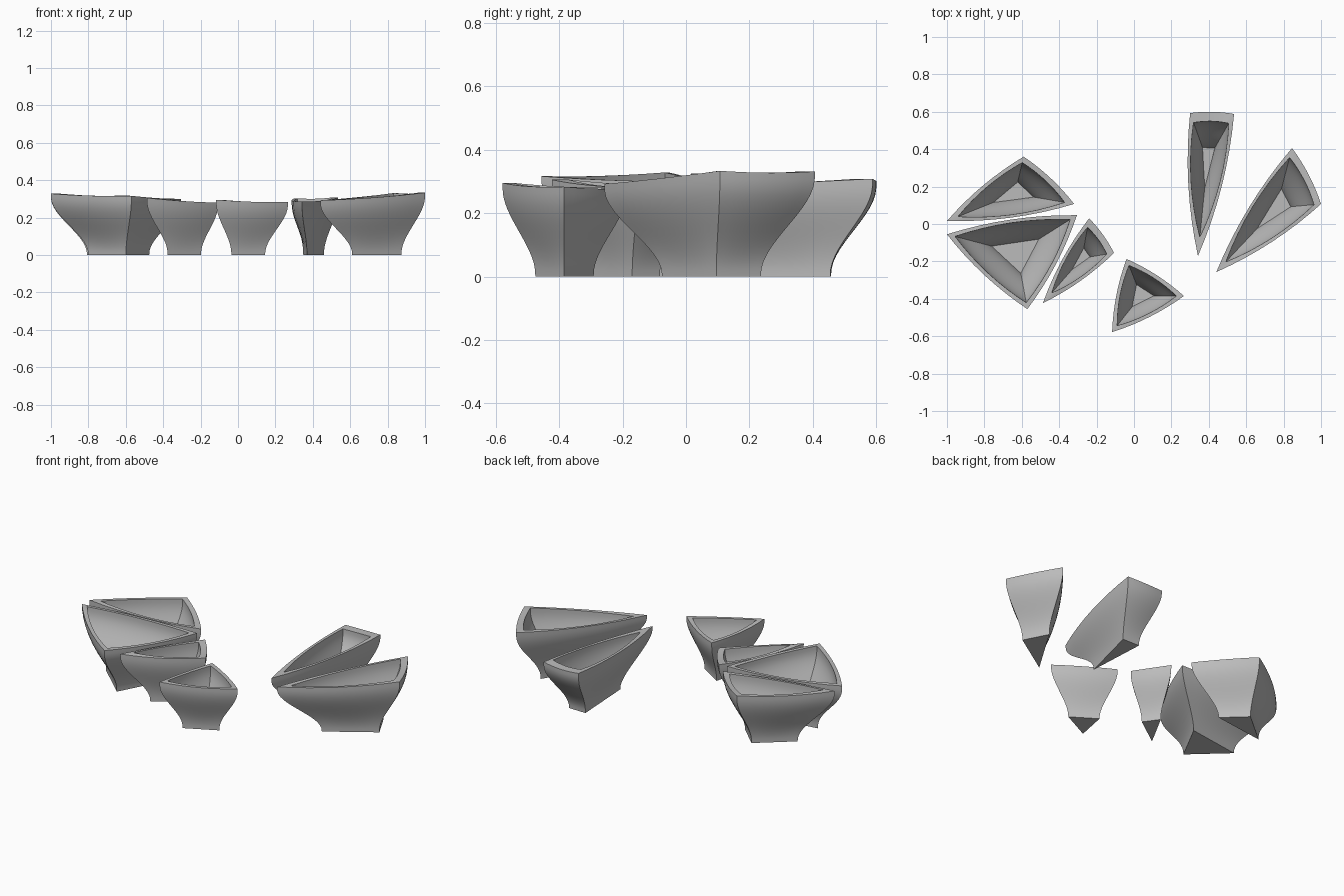
import bpy, bmesh, math
from mathutils import Vector

if "Cube" in bpy.data.objects:
    bpy.data.objects.remove(bpy.data.objects["Cube"])

grey = bpy.data.materials.new("mid_grey")
grey.use_nodes = True
COLOUR = (0.5, 0.5, 0.5, 1)
grey.diffuse_color = COLOUR
grey.node_tree.nodes["Principled BSDF"].inputs["Base Color"].default_value = COLOUR

SEGS, LEVELS = 8, 14
WALL, FLOOR, BASE, BULGE, SAG = 0.02, 0.025, 0.47, 0.04, 0.005


def flare(t):
    """S-shaped growth of the wall from foot to rim."""
    t = min(1, max(0, (t - 0.02) / 0.92))
    return t * t * (3 - 2 * t)


def pot(name, corners):
    pts = [Vector(c) for c in corners]
    flat = [p.to_2d() for p in pts]
    centre = sum(flat, Vector((0, 0))) / 3
    a, b = flat[1] - flat[0], flat[2] - flat[0]
    if a.x * b.y - a.y * b.x < 0:
        pts.reverse()
        flat.reverse()
    sides = [(flat[(i + 1) % 3] - flat[i]).length for i in range(3)]
    inradius = abs(a.x * b.y - a.y * b.x) / sum(sides)
    inset = WALL / inradius

    # Outline of the rim: straight position, outward bulge and height
    outline = []
    for i in range(3):
        p, q = pts[i], pts[(i + 1) % 3]
        d = q - p
        out = Vector((d.y, -d.x))
        for k in range(SEGS):
            u = k / SEGS
            arc = 4 * u * (1 - u)
            s = p.lerp(q, u)
            outline.append((s.to_2d() - centre, out * BULGE * arc, s.z - SAG * arc))

    bm = bmesh.new()

    def ring(t, inner):
        f = flare(t)
        size = BASE + (1 - BASE) * f - (inset if inner else 0)
        verts = []
        for s, bulge, top in outline:
            xy = centre + s * size + bulge * f
            verts.append(bm.verts.new((xy.x, xy.y, top * t)))
        return verts

    # Outer wall up, across the flat rim, inner wall down
    rings = [ring(k / LEVELS, False) for k in range(LEVELS + 1)]
    low = FLOOR / 0.3
    rings += [ring(1 - (1 - low) * k / LEVELS, True) for k in range(LEVELS + 1)]
    n = len(outline)
    for r0, r1 in zip(rings, rings[1:]):
        for i in range(n):
            j = (i + 1) % n
            bm.faces.new((r0[i], r0[j], r1[j], r1[i]))
    # Foot and inside floor
    bm.faces.new(list(reversed(rings[0])))
    bm.faces.new(rings[-1])
    bmesh.ops.recalc_face_normals(bm, faces=bm.faces)

    mesh = bpy.data.meshes.new(name)
    bm.to_mesh(mesh)
    bm.free()
    mesh.materials.append(grey)
    ob = bpy.data.objects.new(name, mesh)
    bpy.context.collection.objects.link(ob)
    bpy.ops.object.select_all(action='DESELECT')
    ob.select_set(True)
    bpy.context.view_layer.objects.active = ob
    bpy.ops.object.shade_smooth_by_angle(angle=math.radians(30))


# Rim corners of every pot
pot("back_right_pot", [(-0.59, 0.36, 0.318), (-1, 0.016, 0.325), (-0.32, 0.107, 0.297)])
pot("large_right_pot", [(-1, -0.055, 0.328), (-0.57, -0.455, 0.316), (-0.305, 0.047, 0.3)])
pot("narrow_middle_pot", [(-0.24, 0.03, 0.285), (-0.107, -0.155, 0.28), (-0.487, -0.423, 0.305)])
pot("front_pot", [(-0.04, -0.187, 0.28), (0.267, -0.385, 0.283), (-0.117, -0.578, 0.295)])
pot("back_left_pot", [(0.3, 0.593, 0.303), (0.535, 0.588, 0.308), (0.342, -0.171, 0.285)])
pot("long_left_pot", [(0.845, 0.406, 0.331), (1, 0.107, 0.333), (0.44, -0.257, 0.292)])
